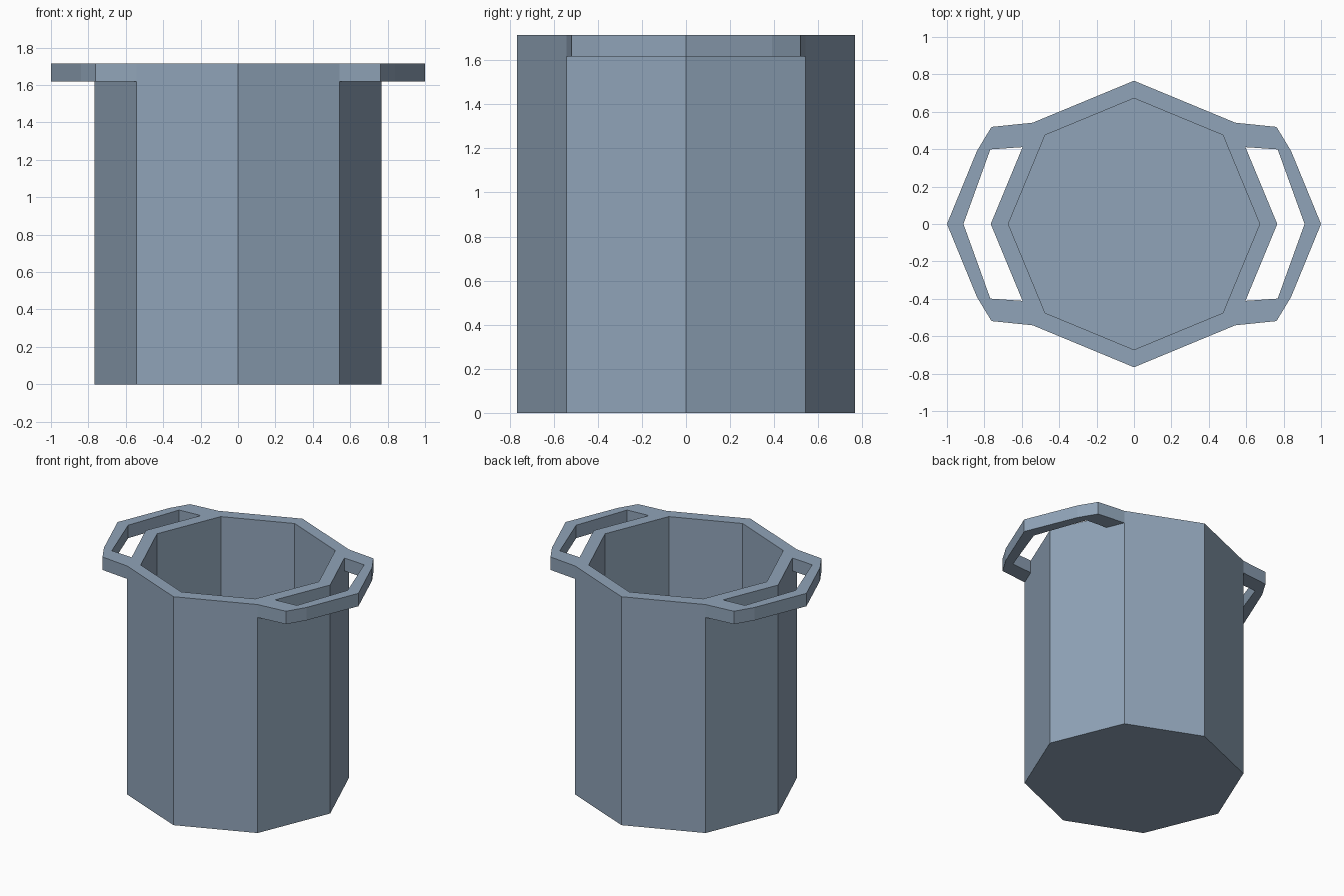
import bpy, bmesh, math

if "Cube" in bpy.data.objects:
    bpy.data.objects.remove(bpy.data.objects["Cube"])

R_OUT, R_IN = 0.766, 0.672
TOP, GRIP_BASE, FLOOR = 1.715, 1.618, 0.095

steel = bpy.data.materials.new("blue grey")
steel.diffuse_color = (0.28, 0.37, 0.48, 1)
steel.use_nodes = True
steel.node_tree.nodes["Principled BSDF"].inputs["Base Color"].default_value = steel.diffuse_color


def finish(bm, name):
    bmesh.ops.recalc_face_normals(bm, faces=bm.faces)
    mesh = bpy.data.meshes.new(name)
    bm.to_mesh(mesh)
    bm.free()
    mesh.materials.append(steel)
    obj = bpy.data.objects.new(name, mesh)
    bpy.context.collection.objects.link(obj)
    return obj


# Eight-sided hollow pot: rings run up the outside and down the inside
bm = bmesh.new()
rings = []
for r, z in [(R_OUT, 0), (R_OUT, TOP), (R_IN, TOP), (R_IN, FLOOR)]:
    rings.append([bm.verts.new((r * math.cos(i * math.pi / 4),
                                r * math.sin(i * math.pi / 4), z)) for i in range(8)])
for a, b in zip(rings, rings[1:]):
    for i in range(8):
        j = (i + 1) % 8
        bm.faces.new((a[i], a[j], b[j], b[i]))
bm.faces.new(rings[0])
bm.faces.new(rings[-1])
finish(bm, "pot_body")

# Looped side handles level with the rim: outer and inner outlines, half each
c = R_OUT * math.sqrt(0.5)
outer_half = [(c, c), (0.762, 0.519), (0.84, 0.39), (1.0, 0)]
inner_half = [(0.595, 0.411), (0.768, 0.399), (0.768, 0.399), (0.912, 0)]


def full(half):
    return half + [(x, -y) for x, y in reversed(half[:-1])]


def handle(name, side):
    bm = bmesh.new()
    sections = []
    for (ox, oy), (ix, iy) in zip(full(outer_half), full(inner_half)):
        sections.append([bm.verts.new((side * x, y, z)) for x, y, z in
                         [(ox, oy, GRIP_BASE), (ox, oy, TOP), (ix, iy, TOP), (ix, iy, GRIP_BASE)]])
    for a, b in zip(sections, sections[1:]):
        for i in range(4):
            j = (i + 1) % 4
            bm.faces.new((a[i], a[j], b[j], b[i]))
    bmesh.ops.remove_doubles(bm, verts=bm.verts, dist=0.0001)
    finish(bm, name)


handle("right_handle", 1)
handle("left_handle", -1)
